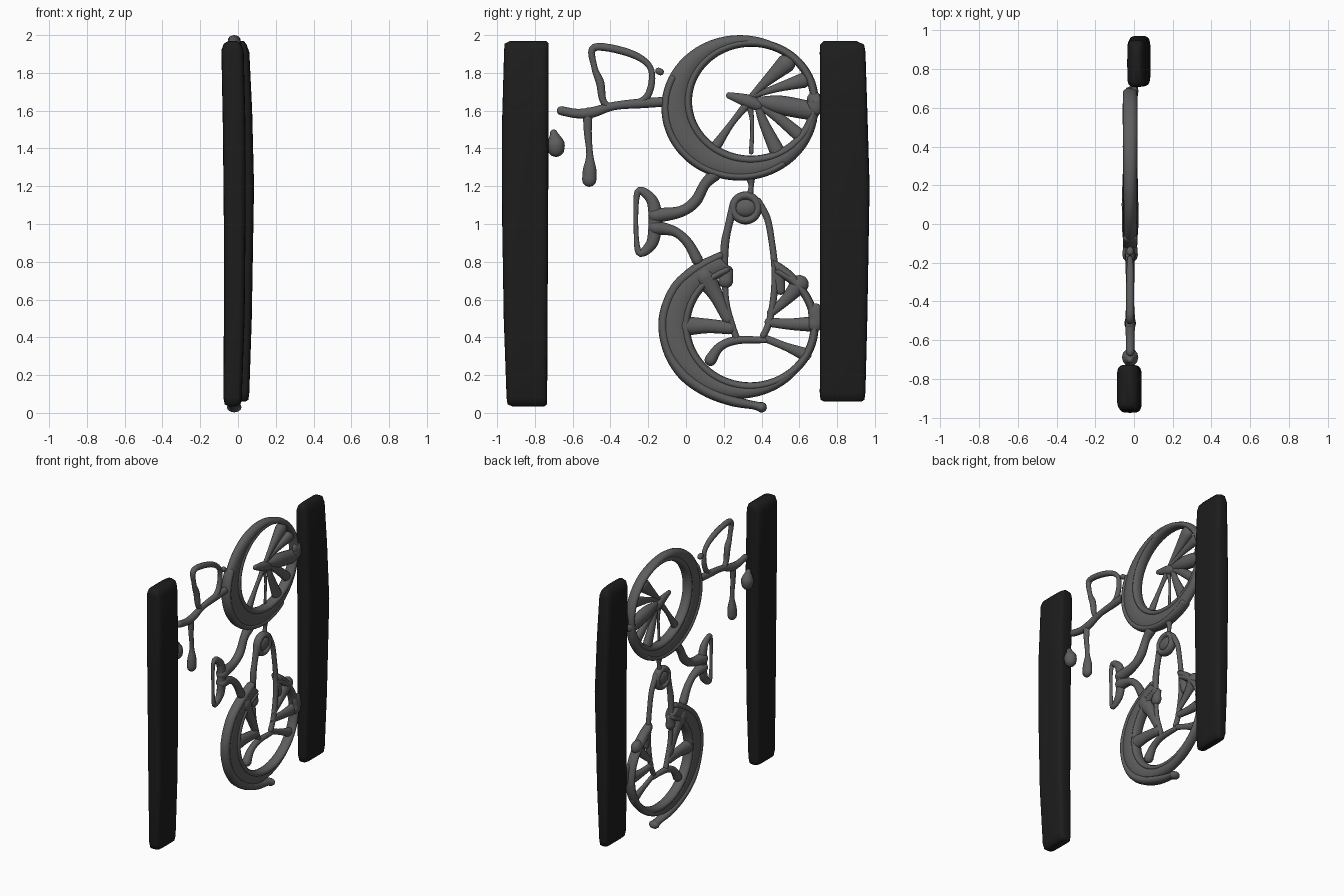
import bpy, bmesh
from math import sin, cos, pi, radians, sqrt
from mathutils import Vector

X = -0.02  # centre plane of the bicycle


def material(name, v):
    m = bpy.data.materials.new(name)
    m.diffuse_color = (v, v, v, 1)
    return m


GREY = material("dark_grey", 0.11)
BLACK = material("black", 0.012)


def loft(name, rings, mat, closed=False):
    bm = bmesh.new()
    vs = [[bm.verts.new(p) for p in r] for r in rings]
    n = len(vs[0])
    for i in range(len(vs) if closed else len(vs) - 1):
        a, b = vs[i], vs[(i + 1) % len(vs)]
        for j in range(n):
            bm.faces.new((a[j], a[(j + 1) % n], b[(j + 1) % n], b[j]))
    if not closed:
        bm.faces.new(vs[0])
        bm.faces.new(vs[-1])
    bmesh.ops.recalc_face_normals(bm, faces=bm.faces)
    me = bpy.data.meshes.new(name)
    bm.to_mesh(me)
    bm.free()
    for p in me.polygons:
        p.use_smooth = True
    me.materials.append(mat)
    ob = bpy.data.objects.new(name, me)
    bpy.context.collection.objects.link(ob)
    return ob


def spline(pts, closed, steps=6):
    p = [Vector(q) for q in pts]
    n = len(p)
    get = (lambda i: p[i % n]) if closed else (lambda i: p[max(0, min(n - 1, i))])
    out = []
    for i in range(n if closed else n - 1):
        a, b, c, d = (get(i + k) for k in (-1, 0, 1, 2))
        for s in range(steps):
            t = s / steps
            out.append(0.5 * (2 * b + (c - a) * t + (2 * a - 5 * b + 4 * c - d) * t * t
                              + (3 * b - a - 3 * c + d) * t ** 3))
    return out if closed else out + [p[-1]]


def tube(name, pts, closed=False, depth=1.0, x=X):
    """Round tube through (y, z, radius) points, with rounded ends."""
    s = spline(pts, closed)
    if not closed:
        d0, d1 = (s[0] - s[1]), (s[-1] - s[-2])
        ends = []
        for p, d in ((s[0], d0), (s[-1], d1)):
            t = Vector((d.x, d.y)).normalized()
            ends.append([Vector((p.x + t.x * k * p.z, p.y + t.y * k * p.z, p.z * sqrt(1.01 - k * k)))
                         for k in (0.5, 0.85, 1.0)])
        s = ends[0][::-1] + s + ends[1]
    rings, n = [], len(s)
    for i, p in enumerate(s):
        a = s[i - 1] if closed or i else s[0]
        b = s[(i + 1) % n] if closed else s[min(i + 1, n - 1)]
        t = Vector((b.x - a.x, b.y - a.y)).normalized()
        rings.append([(x + depth * p.z * sin(q), p.x - t.y * p.z * cos(q), p.y + t.x * p.z * cos(q))
                      for q in (2 * pi * k / 12 for k in range(12))])
    return loft(name, rings, GREY, closed)


def crescent(name, outer, inner, half, a0=0, a1=360):
    """Wheel ring filling the gap between two offset ellipses (cy, cz, ry, rz)."""
    rings, n, full = [], 64, a1 - a0 == 360
    for i in range(n if full else n + 1):
        a = radians(a0 + (a1 - a0) * i / n)
        o, h = (Vector((e[0] + e[2] * cos(a), e[1] + e[3] * sin(a))) for e in (outer, inner))
        m, d = (o + h) / 2, (o - h) / 2
        rings.append([(X + half * sin(q), *(m + d * cos(q))) for q in (2 * pi * k / 16 for k in range(16))])
    return loft(name, rings, GREY, full)


def arc(cy, cz, ry, rz, r, a0, a1, n=20):
    return [(cy + ry * cos(radians(a0 + (a1 - a0) * i / n)),
             cz + rz * sin(radians(a0 + (a1 - a0) * i / n)), r) for i in range(n + 1)]


def bar(name, sections):
    """Upright bar from rounded rectangles (z, y0, y1, x0, x1)."""
    rings = []
    for z, y0, y1, x0, x1 in sections:
        ring = []
        for k in range(32):
            q = 2 * pi * k / 32
            c, s = cos(q), sin(q)
            f = lambda v, e: abs(v) ** e * (1 if v > 0 else -1)
            ring.append(((x0 + x1) / 2 + (x1 - x0) / 2 * f(c, 0.55),
                         (y0 + y1) / 2 + (y1 - y0) / 2 * f(s, 0.3), z))
        rings.append(ring)
    return loft(name, rings, BLACK)


# Two upright bars beside the bicycle
bar("left_bar", [(0.035, -0.92, -0.75, -0.05, -0.01), (0.045, -0.945, -0.735, -0.07, 0.01),
                 (0.08, -0.95, -0.735, -0.077, 0.02), (0.5, -0.965, -0.733, -0.075, 0.035),
                 (1.0, -0.973, -0.73, -0.075, 0.04), (1.5, -0.975, -0.728, -0.08, 0.04),
                 (1.92, -0.963, -0.727, -0.088, 0.03), (1.955, -0.96, -0.727, -0.075, 0.015),
                 (1.97, -0.93, -0.74, -0.05, -0.01)])
bar("right_bar", [(0.06, 0.73, 0.93, 0.0, 0.04), (0.07, 0.712, 0.945, -0.01, 0.055),
                  (0.11, 0.708, 0.95, -0.02, 0.06), (0.5, 0.71, 0.96, -0.03, 0.073),
                  (1.2, 0.71, 0.972, -0.03, 0.085), (1.6, 0.71, 0.96, -0.035, 0.075),
                  (1.91, 0.708, 0.95, -0.035, 0.06), (1.95, 0.71, 0.943, -0.02, 0.045),
                  (1.97, 0.73, 0.9, 0.0, 0.03)])

# Upper wheel: ring, raised tyre edge, guard edge
crescent("upper_wheel_ring", (0.285, 1.615, 0.415, 0.385), (0.34, 1.65, 0.32, 0.295), 0.034)
tube("upper_tyre", arc(0.345, 1.65, 0.335, 0.31, 0.022, 0, 342, 19), True, 1.7)
tube("upper_guard", arc(0.285, 1.615, 0.393, 0.363, 0.022, 155, 305), depth=1.7)

# Upper wheel hub and spokes
upper_spokes = [
    [(0.23, 1.68, 0.018), (0.33, 1.65, 0.035), (0.38, 1.63, 0.03)],
    [(0.32, 1.63, 0.022), (0.24, 1.53, 0.017), (0.15, 1.40, 0.03)],
    [(0.33, 1.65, 0.02), (0.35, 1.54, 0.011), (0.345, 1.38, 0.012)],
    [(0.34, 1.67, 0.014), (0.42, 1.75, 0.026), (0.53, 1.85, 0.05)],
    [(0.36, 1.68, 0.014), (0.48, 1.72, 0.022), (0.62, 1.76, 0.04)],
    [(0.39, 1.65, 0.025), (0.50, 1.63, 0.05), (0.66, 1.60, 0.05)],
    [(0.39, 1.63, 0.02), (0.48, 1.57, 0.028), (0.60, 1.47, 0.035)],
    [(0.38, 1.63, 0.018), (0.41, 1.54, 0.026), (0.48, 1.39, 0.04)],
]
lower_spokes = [
    [(0.01, 0.46, 0.05), (0.12, 0.46, 0.038), (0.23, 0.45, 0.034)],
    [(0.10, 0.72, 0.06), (0.16, 0.62, 0.038), (0.22, 0.50, 0.03)],
    [(0.22, 0.75, 0.03), (0.21, 0.70, 0.04)],
    [(0.60, 0.68, 0.05), (0.53, 0.60, 0.03), (0.45, 0.53, 0.022)],
    [(0.66, 0.47, 0.04), (0.55, 0.47, 0.03), (0.44, 0.48, 0.024)],
    [(0.63, 0.31, 0.035), (0.53, 0.35, 0.022), (0.43, 0.39, 0.02)],
    [(0.49, 0.73, 0.035), (0.50, 0.65, 0.025)],
]
for side, group in (("upper", upper_spokes), ("lower", lower_spokes)):
    for i, pts in enumerate(group):
        tube(f"{side}_spoke_{i + 1}", pts, depth=0.75)

# Lower wheel: open at the top where the chain loop passes
crescent("lower_wheel_ring", (0.275, 0.465, 0.415, 0.39), (0.34, 0.46, 0.325, 0.305), 0.034, 106, 424)
tube("lower_tyre", arc(0.34, 0.46, 0.34, 0.32, 0.022, 112, 424), depth=1.7)
tube("lower_guard", [(0.18, 0.83, 0.022), (0.05, 0.76, 0.025), (-0.06, 0.66, 0.025), (-0.12, 0.50, 0.025),
                     (-0.10, 0.34, 0.025), (-0.02, 0.21, 0.03), (0.10, 0.12, 0.03), (0.24, 0.065, 0.028),
                     (0.36, 0.04, 0.022), (0.40, 0.03, 0.028)], depth=1.4)

# Chain loop with crank disc and lower axle
tube("crank_ring", arc(0.315, 1.085, 0.065, 0.065, 0.022, 0, 340, 17), True, 1.3)
tube("crank_disc", [(0.30, 1.085, 0.05), (0.33, 1.085, 0.05)], depth=0.6)
tube("crank_link", [(0.34, 1.26, 0.03), (0.345, 1.20, 0.014), (0.335, 1.14, 0.02)])
tube("chain_left", [(0.255, 1.10, 0.025), (0.225, 0.99, 0.02), (0.205, 0.88, 0.022), (0.205, 0.72, 0.017),
                    (0.215, 0.58, 0.016), (0.245, 0.46, 0.018), (0.27, 0.39, 0.018)])
tube("chain_right", [(0.38, 1.12, 0.02), (0.43, 1.03, 0.018), (0.455, 0.90, 0.017), (0.47, 0.76, 0.018),
                     (0.465, 0.62, 0.018), (0.44, 0.48, 0.018), (0.41, 0.41, 0.018)])
tube("lower_axle", [(0.13, 0.28, 0.032), (0.18, 0.35, 0.024), (0.27, 0.385, 0.022), (0.42, 0.385, 0.016)])

# Seat loop and its two stays
tube("seat_loop", [(-0.255, 1.17, 0.018), (-0.19, 1.14, 0.028), (-0.165, 1.07, 0.035), (-0.165, 0.97, 0.035),
                   (-0.185, 0.89, 0.03), (-0.25, 0.85, 0.018), (-0.265, 1.0, 0.012)], True, 0.8)
tube("seat_stay_upper", [(-0.16, 1.045, 0.04), (-0.03, 1.065, 0.03), (0.05, 1.12, 0.03), (0.10, 1.21, 0.028),
                         (0.15, 1.26, 0.035)])
tube("seat_stay_lower", [(-0.16, 0.98, 0.04), (-0.06, 0.96, 0.026), (0.01, 0.90, 0.026), (0.06, 0.81, 0.03)])

# Handlebar, basket loop, grip and small details
tube("handlebar_stem", [(-0.66, 1.60, 0.024), (-0.58, 1.585, 0.025), (-0.50, 1.59, 0.028), (-0.38, 1.625, 0.022),
                        (-0.22, 1.64, 0.026), (-0.07, 1.65, 0.025)], depth=0.9)
tube("basket_loop", [(-0.485, 1.935, 0.02), (-0.30, 1.905, 0.02), (-0.19, 1.83, 0.016), (-0.19, 1.71, 0.018),
                     (-0.25, 1.645, 0.018), (-0.42, 1.63, 0.017), (-0.455, 1.75, 0.022), (-0.485, 1.83, 0.016)],
     True)
tube("brake_grip", [(-0.52, 1.59, 0.026), (-0.52, 1.49, 0.021), (-0.51, 1.37, 0.018), (-0.51, 1.29, 0.035),
                    (-0.512, 1.235, 0.038)], depth=0.8)
tube("end_knob", [(-0.70, 1.48, 0.02), (-0.69, 1.43, 0.045), (-0.688, 1.40, 0.045)], depth=0.9)
tube("bell", [(-0.145, 1.81, 0.018), (-0.135, 1.805, 0.018)])

# Short joints between the wheels and the right bar
tube("upper_joint", [(0.68, 1.66, 0.04), (0.685, 1.65, 0.045), (0.685, 1.62, 0.045)], depth=0.5, x=0.0)
tube("lower_joint", [(0.685, 0.54, 0.04), (0.69, 0.50, 0.04), (0.685, 0.47, 0.04)], depth=0.5, x=0.0)
